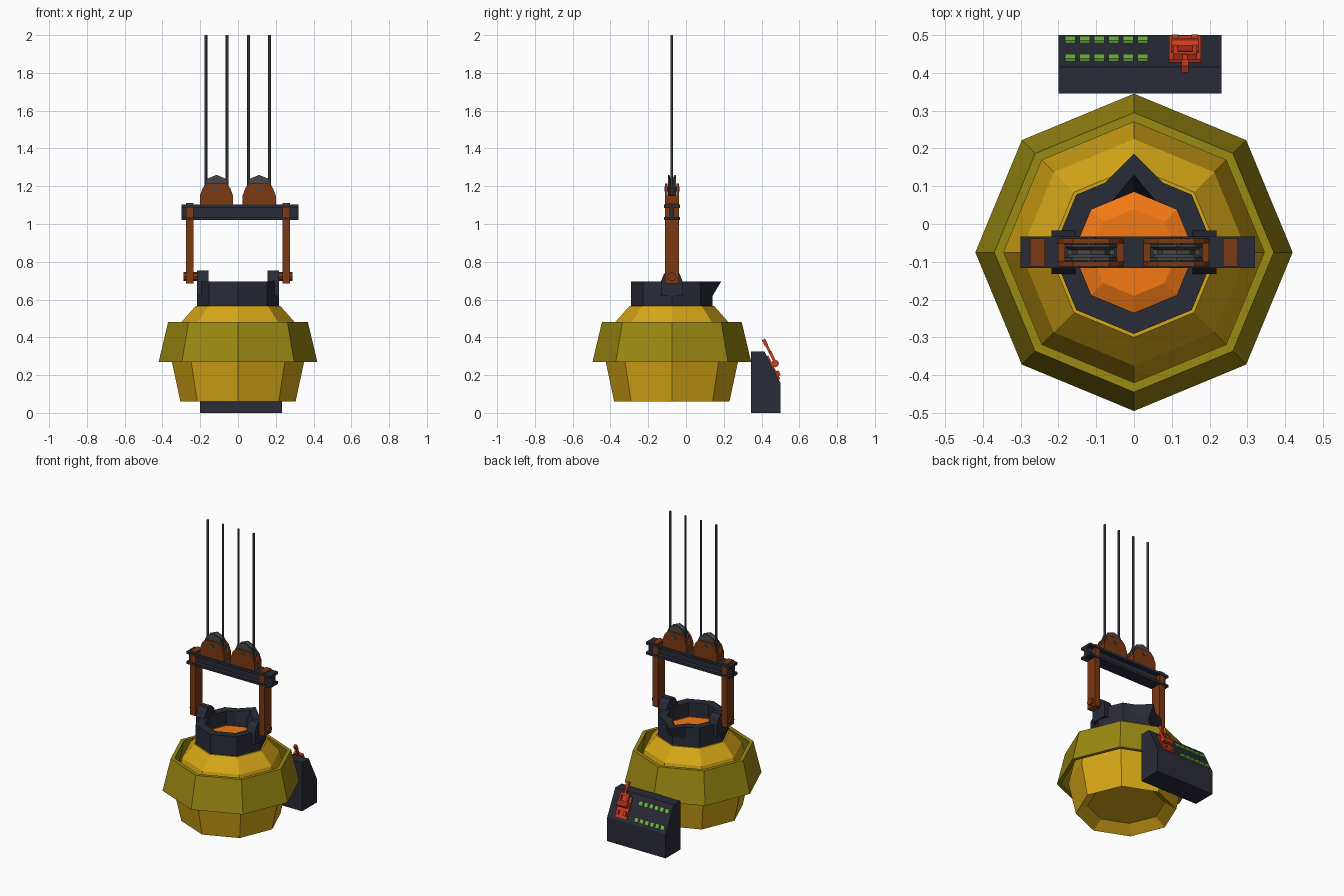
import bpy, bmesh
from math import sin, cos, pi
from mathutils import Matrix, Vector

if "Cube" in bpy.data.objects:
    bpy.data.objects.remove(bpy.data.objects["Cube"])

CY = -0.075  # y of the vessel and hoist axis


def material(name, rgb):
    m = bpy.data.materials.new(name)
    m.diffuse_color = (*rgb, 1)
    m.use_nodes = True
    m.node_tree.nodes["Principled BSDF"].inputs["Base Color"].default_value = m.diffuse_color
    return m


YELLOW = material("yellow", (0.68, 0.39, 0.008))
OLIVE = material("olive", (0.33, 0.25, 0.006))
DARK = material("dark_steel", (0.022, 0.024, 0.038))
BROWN = material("rust_brown", (0.2, 0.04, 0.006))
ORANGE = material("molten_orange", (0.9, 0.19, 0.007))
GREY = material("cable_grey", (0.065, 0.065, 0.065))
RED = material("red", (0.6, 0.045, 0.014))
GREEN = material("green", (0.16, 0.5, 0.06))


def finish(name, bm, mat):
    bmesh.ops.recalc_face_normals(bm, faces=bm.faces)
    me = bpy.data.meshes.new(name)
    bm.to_mesh(me)
    bm.free()
    me.materials.append(mat)
    ob = bpy.data.objects.new(name, me)
    bpy.context.collection.objects.link(ob)
    return ob


def loft(name, rings, mat, closed=False):
    """Skin rings of points; cap both ends, or join last ring to first."""
    bm = bmesh.new()
    vs = [[bm.verts.new(p) for p in ring] for ring in rings]
    n = len(vs[0])
    pairs = list(zip(vs, vs[1:])) + ([(vs[-1], vs[0])] if closed else [])
    for a, b in pairs:
        for i in range(n):
            j = (i + 1) % n
            bm.faces.new((a[i], a[j], b[j], b[i]))
    if not closed:
        bm.faces.new(vs[0])
        bm.faces.new(vs[-1])
    return finish(name, bm, mat)


def lathe(name, profile, mat, origin=(0, CY, 0), rot=None, n=8, closed=False):
    rot = rot or Matrix()
    rings = [[Vector(origin) + rot @ Vector((r * cos(2 * pi * i / n), r * sin(2 * pi * i / n), z))
              for i in range(n)] for r, z in profile]
    return loft(name, rings, mat, closed)


def prism(name, pts, axis, lo, hi, mat):
    """Extrude a profile: axis x takes (y, z) points, axis y takes (x, z)."""
    f = (lambda p, t: (t, *p)) if axis == "x" else (lambda p, t: (p[0], t, p[1]))
    return loft(name, [[f(p, t) for p in pts] for t in (lo, hi)], mat)


def box(name, lo, hi, mat, frame=None):
    lo, hi = Vector(lo), Vector(hi)
    bm = bmesh.new()
    m = Matrix.Translation((lo + hi) / 2) @ Matrix.Diagonal((*(hi - lo), 1))
    bmesh.ops.create_cube(bm, size=1, matrix=(frame or Matrix()) @ m)
    return finish(name, bm, mat)


ALONG_X = Matrix.Rotation(pi / 2, 4, "Y")
ALONG_Y = Matrix.Rotation(-pi / 2, 4, "X")

# Vessel body with recessed underside
lathe("vessel_body", [(0.235, 0.11), (0.305, 0.06), (0.35, 0.27), (0.30, 0.48), (0.225, 0.565)], YELLOW)
# Flared shield band around it
lathe("shield_band", [(0.42, 0.27), (0.37, 0.48), (0.345, 0.48), (0.395, 0.27)], OLIVE, closed=True)


# Collar with a pouring spout pulled out on +y
def collar_ring(r, z, spout=0.0):
    pts = [Vector((r * cos(i * pi / 4), r * sin(i * pi / 4), z)) for i in range(8)]
    left, right = (pts[1] + pts[2]) / 2, (pts[2] + pts[3]) / 2
    pts[2].y += spout
    pts[2:3] = [left, pts[2], right]
    return [p + Vector((0, CY, 0)) for p in pts]


loft("collar", [collar_ring(0.216, 0.56), collar_ring(0.216, 0.62), collar_ring(0.216, 0.695, 0.045),
                collar_ring(0.16, 0.695, 0.045), collar_ring(0.16, 0.62), collar_ring(0.16, 0.56)],
     DARK, closed=True)
# Molten metal
lathe("molten_metal", [(0.162, 0.57), (0.162, 0.6), (0.115, 0.62)], ORANGE)

# Lugs, pins and hangers, both sides
for s, side in ((-1, "left"), (1, "right")):
    lug = [(-0.058, 0.62), (0.058, 0.62), (0.058, 0.695), (0.042, 0.735),
           (0.02, 0.755), (-0.02, 0.755), (-0.042, 0.735), (-0.058, 0.695)]
    prism(side + "_lug", [(y + CY, z) for y, z in lug], "x", s * 0.155, s * 0.218, DARK)
    lathe(side + "_pin", [(0.024, -0.04), (0.024, 0.04)], BROWN, (s * 0.248, CY, 0.722), ALONG_X)
    x = s * 0.255
    box(side + "_hanger", (x - 0.02, CY - 0.037, 0.685), (x + 0.02, CY + 0.037, 1.112), BROWN)

# Lifting beam (I section)
W, N = 0.042, 0.012
ibeam = [(-W, 1.02), (W, 1.02), (W, 1.036), (N, 1.036), (N, 1.086), (W, 1.086),
         (W, 1.102), (-W, 1.102), (-W, 1.086), (-N, 1.086), (-N, 1.036), (-W, 1.036)]
prism("lifting_beam", [(y + CY, z) for y, z in ibeam], "x", -0.3, 0.32, DARK)

# Pulley blocks with grooved wheels and cables
arch = [(-0.088, 1.10), (0.088, 1.10), (0.088, 1.15), (0.073, 1.19), (0.048, 1.215),
        (-0.048, 1.215), (-0.073, 1.19), (-0.088, 1.15)]
wheel = [(0.07, -0.021), (0.07, -0.014), (0.052, -0.006), (0.052, 0.006), (0.07, 0.014), (0.07, 0.021)]
for cx, side in ((-0.114, "left"), (0.112, "right")):
    for s, face in ((-1, "front"), (1, "back")):
        prism(f"{side}_pulley_{face}_plate", [(x + cx, z) for x, z in arch], "y",
              CY + s * 0.024, CY + s * 0.037, BROWN)
        a, b = sorted((cx + s * 0.068, cx + s * 0.087))
        box(f"{side}_pulley_spacer", (a, CY - 0.025, 1.10), (b, CY + 0.025, 1.15), BROWN)
        lathe(f"{side}_{face}_cable", [(0.008, 1.19), (0.008, 2.0)], GREY, (cx + s * 0.056, CY, 0), n=6)
    lathe(side + "_pulley_wheel", wheel, GREY, (cx, CY, 1.19), ALONG_Y)
    lathe(side + "_pulley_axle", [(0.014, -0.04), (0.014, 0.04)], GREY, (cx, CY, 1.185), ALONG_Y)

# Control console with sloping panel
prism("console", [(0.345, 0), (0.5, 0), (0.5, 0.16), (0.415, 0.325), (0.345, 0.325)],
      "x", -0.2, 0.232, DARK)

# Panel frame: x across, y up the slope, z out of the panel
up = Vector((0, -0.085, 0.165)).normalized()
out = Vector((0, 0.165, 0.085)).normalized()
panel = Matrix(((1, 0, 0, 0), (0, up.y, out.y, 0.4575), (0, up.z, out.z, 0.2425), (0, 0, 0, 1)))

# Two rows of buttons
for row in (-0.058, 0.046):
    for i in range(6):
        x = -0.169 + i * 0.0385
        box("button", (x - 0.014, row - 0.013, -0.003), (x + 0.014, row + 0.013, 0.008), GREEN, panel)

# Knife-style lever switch
L = 0.135
box("switch_base", (L - 0.043, -0.075, -0.003), (L + 0.043, 0.065, 0.008), RED, panel)
lathe("switch_hinge", [(0.02, -0.036), (0.02, 0.036)], RED, panel @ Vector((L, 0.01, 0.022)), ALONG_X)
for s in (-1, 1):
    x = L + s * 0.026
    box("switch_arm", (x - 0.006, 0.01, 0.018), (x + 0.006, 0.075, 0.032), RED, panel)
    box("switch_clip", (x - 0.009, -0.058, 0.005), (x + 0.009, -0.03, 0.02), RED, panel)
box("switch_crossbar", (L - 0.032, 0.065, 0.017), (L + 0.032, 0.08, 0.033), RED, panel)
box("switch_handle", (L - 0.006, 0.078, 0.018), (L + 0.006, 0.12, 0.031), RED, panel)
box("switch_grip", (L - 0.009, 0.115, 0.015), (L + 0.009, 0.152, 0.034), RED, panel)
